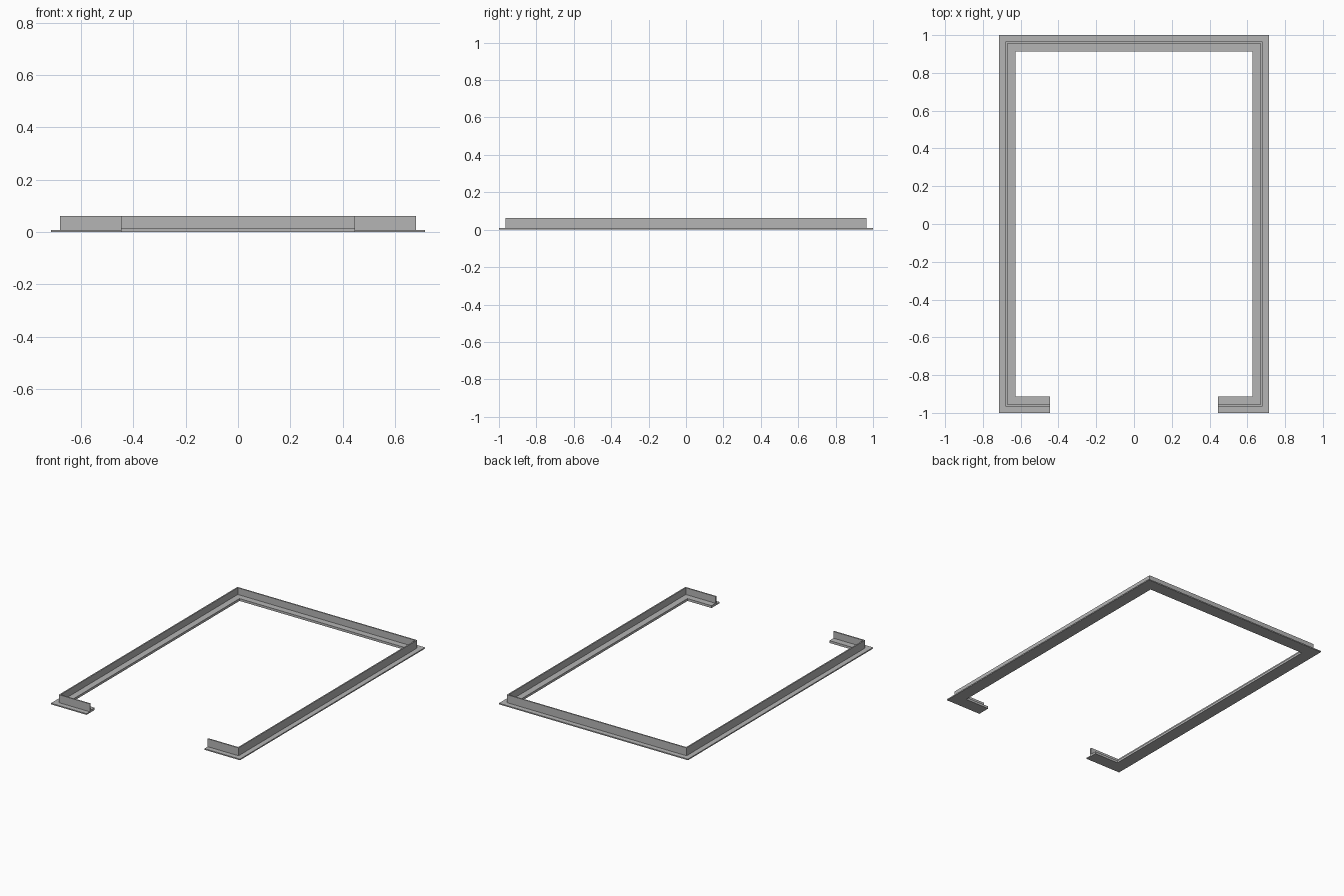
import bpy
import bmesh

cube = bpy.data.objects.get("Cube")
if cube:
    bpy.data.objects.remove(cube, do_unlink=True)

HALF_X, HALF_Y, GAP = 0.715, 1.0, 0.446

steel = bpy.data.materials.new("grey_steel")
steel.use_nodes = True
colour = (0.46, 0.46, 0.46, 1)
steel.diffuse_color = colour
steel.node_tree.nodes["Principled BSDF"].inputs["Base Color"].default_value = colour


def path(inset):
    """Open rectangular path, moved inwards from the outer edge."""
    x, y = HALF_X - inset, HALF_Y - inset
    return [(-GAP, -y), (-x, -y), (-x, y), (x, y), (x, -y), (GAP, -y)]


def sweep(name, profile):
    """Sweep an (inset, height) profile round the path with mitred corners."""
    bm = bmesh.new()
    rails = [[bm.verts.new((x, y, z)) for x, y in path(inset)]
             for inset, z in profile]
    for a, b in zip(rails, rails[1:] + rails[:1]):
        for i in range(len(a) - 1):
            bm.faces.new((a[i], a[i + 1], b[i + 1], b[i]))
    bm.faces.new([r[0] for r in rails])
    bm.faces.new([r[-1] for r in rails])
    bmesh.ops.recalc_face_normals(bm, faces=bm.faces)
    mesh = bpy.data.meshes.new(name)
    bm.to_mesh(mesh)
    bm.free()
    mesh.materials.append(steel)
    obj = bpy.data.objects.new(name, mesh)
    bpy.context.collection.objects.link(obj)


# Flat base flange, upright web and raised inner ledge as one section
sweep("frame_rail", [(0, 0), (0.087, 0), (0.087, 0.016), (0.044, 0.016),
                     (0.044, 0.062), (0.035, 0.062), (0.035, 0.008), (0, 0.008)])
